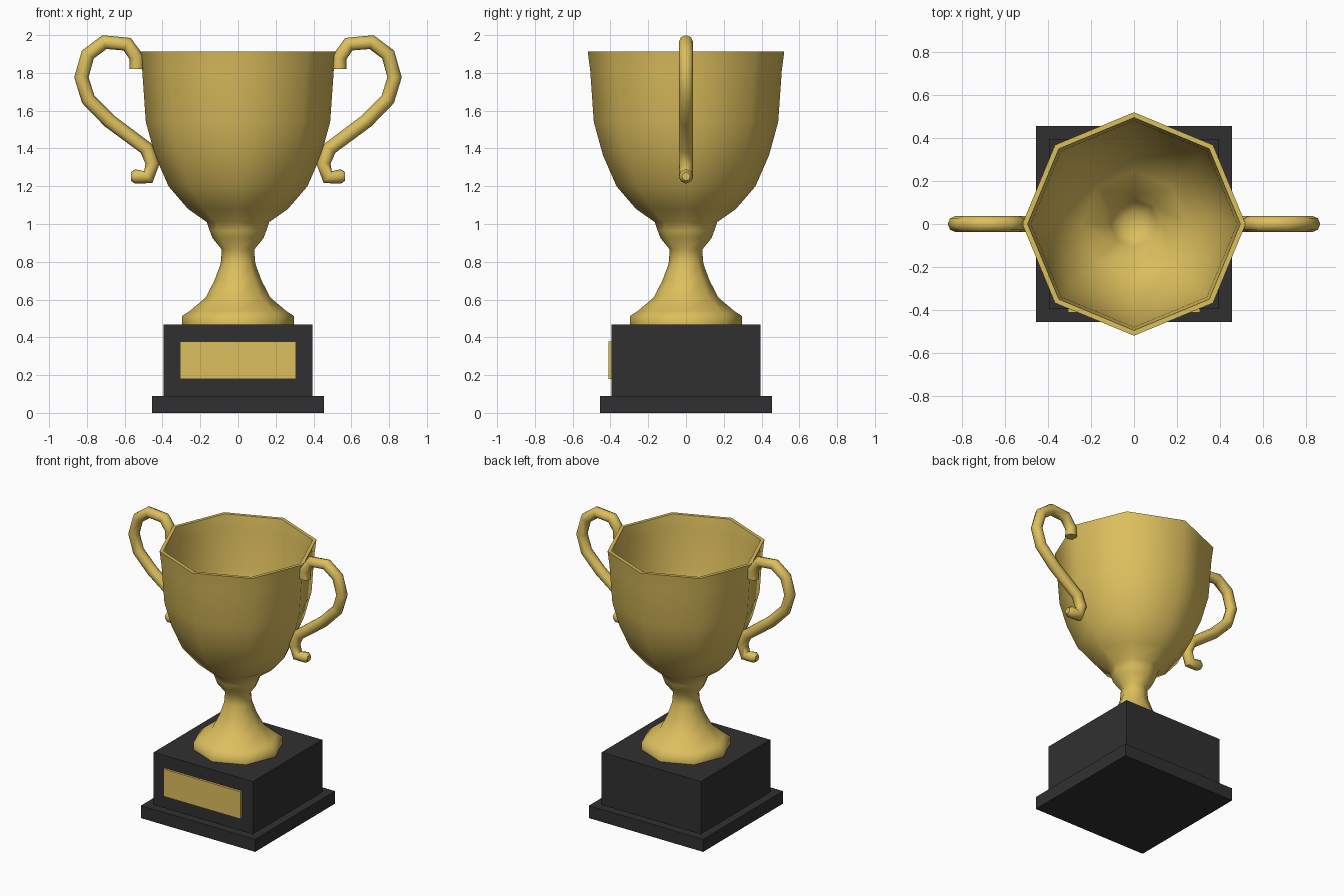
import bpy, bmesh, math

if "Cube" in bpy.data.objects:
    bpy.data.objects.remove(bpy.data.objects["Cube"])


def material(name, color):
    m = bpy.data.materials.new(name)
    m.diffuse_color = color
    m.use_nodes = True
    m.node_tree.nodes["Principled BSDF"].inputs["Base Color"].default_value = m.diffuse_color
    return m


gold = material("gold", (0.72, 0.52, 0.11, 1))
black = material("black", (0.03, 0.03, 0.03, 1))


def finish(ob, mat, angle=None):
    ob.data.materials.append(mat)
    bpy.ops.object.select_all(action='DESELECT')
    ob.select_set(True)
    bpy.context.view_layer.objects.active = ob
    if angle:
        bpy.ops.object.shade_smooth_by_angle(angle=math.radians(angle))


def box(name, lo, hi, mat):
    bpy.ops.mesh.primitive_cube_add(size=1, location=[(a + b) / 2 for a, b in zip(lo, hi)])
    ob = bpy.context.object
    ob.name = name
    ob.scale = [b - a for a, b in zip(lo, hi)]
    bpy.ops.object.transform_apply(location=False, rotation=False, scale=True)
    finish(ob, mat)


def lathe(name, profile, mat, sides=8):
    bm = bmesh.new()
    vs = [bm.verts.new((r, 0, z)) for r, z in profile]
    es = [bm.edges.new(p) for p in zip(vs, vs[1:])]
    bmesh.ops.spin(bm, geom=vs + es, cent=(0, 0, 0), axis=(0, 0, 1),
                   angle=2 * math.pi, steps=sides)
    bmesh.ops.remove_doubles(bm, verts=bm.verts, dist=1e-4)
    bmesh.ops.recalc_face_normals(bm, faces=bm.faces)
    me = bpy.data.meshes.new(name)
    bm.to_mesh(me)
    bm.free()
    ob = bpy.data.objects.new(name, me)
    bpy.context.collection.objects.link(ob)
    finish(ob, mat, 60)


# Plinth and plaque
box("plinth_slab", (-.455, -.455, 0), (.455, .455, .09), black)
box("plinth_block", (-.395, -.395, .09), (.395, .395, .467), black)
box("plaque", (-.307, -.411, .18), (.307, -.39, .377), gold)

# Cup: foot, stem, collar, bowl outside, rim, then bowl inside
lathe("cup", [
    (0, .467), (.296, .467), (.296, .513), (.255, .54), (.172, .61), (.125, .7),
    (.092, .79), (.086, .865), (.135, .925), (.15, .965), (.165, 1.01),
    (.265, 1.08), (.368, 1.2), (.44, 1.365), (.488, 1.54), (.507, 1.81), (.52, 1.912),
    (.495, 1.912), (.48, 1.81), (.463, 1.55), (.415, 1.38), (.345, 1.22),
    (.245, 1.105), (.13, 1.03), (.11, .96), (.05, .92), (0, .92)], gold)

# Scrolled handle, swept along a path and mirrored
path = [(.537, 1.82), (.537, 1.882), (.587, 1.952), (.707, 1.963), (.795, 1.897),
        (.829, 1.777), (.793, 1.66), (.68, 1.545), (.485, 1.4), (.452, 1.32),
        (.475, 1.248), (.545, 1.252), (.567, 1.252)]
cu = bpy.data.curves.new("handles", 'CURVE')
cu.dimensions = '3D'
cu.bevel_depth = .038
cu.bevel_resolution = 2
cu.use_fill_caps = True
sp = cu.splines.new('POLY')
sp.points.add(len(path) - 1)
for p, (x, z) in zip(sp.points, path):
    p.co = (x, 0, z, 1)
sp.points[-1].radius = .6
handles = bpy.data.objects.new("handles", cu)
bpy.context.collection.objects.link(handles)
finish(handles, gold)
bpy.ops.object.convert(target='MESH')
handles = bpy.context.object
bpy.ops.object.shade_smooth_by_angle(angle=math.radians(60))
mirror = handles.modifiers.new("mirror", 'MIRROR')
mirror.use_axis = (True, False, False)
